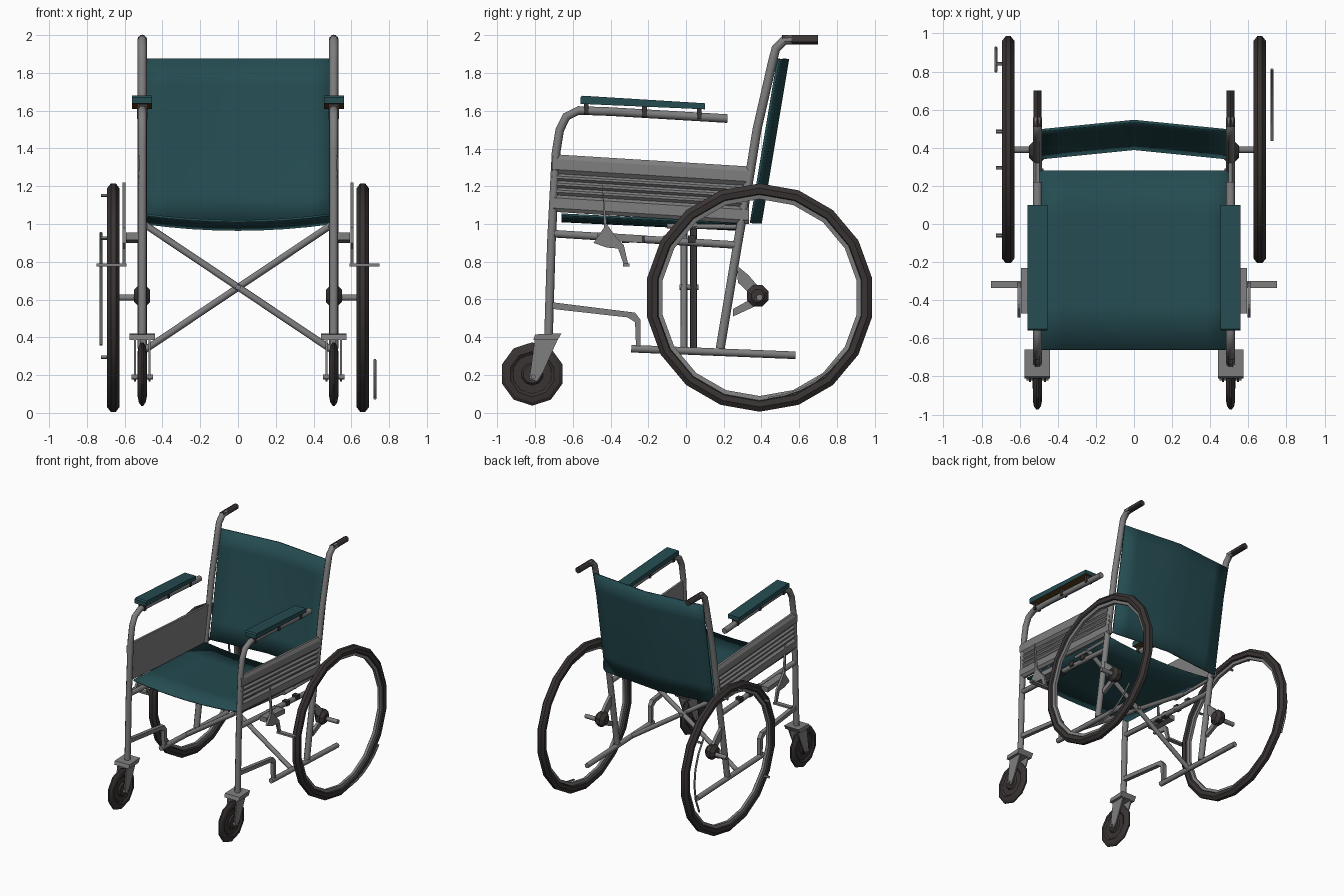
import bpy, bmesh, math
from mathutils import Vector

if "Cube" in bpy.data.objects:
    bpy.data.objects.remove(bpy.data.objects["Cube"])


def material(name, rgb):
    m = bpy.data.materials.new(name)
    m.diffuse_color = (*rgb, 1)
    m.use_nodes = True
    m.node_tree.nodes["Principled BSDF"].inputs["Base Color"].default_value = m.diffuse_color
    return m


TEAL = material("teal vinyl", (0.018, 0.072, 0.083))
STEEL = material("grey steel", (0.21, 0.21, 0.21))
RUBBER = material("dark rubber", (0.042, 0.034, 0.034))
BROWN = material("brown board", (0.10, 0.05, 0.012))


def finish(name, bm, mats, mirror=True, angle=40):
    bmesh.ops.recalc_face_normals(bm, faces=bm.faces[:])
    me = bpy.data.meshes.new(name)
    bm.to_mesh(me)
    bm.free()
    ob = bpy.data.objects.new(name, me)
    bpy.context.collection.objects.link(ob)
    for m in mats:
        me.materials.append(m)
    bpy.ops.object.select_all(action='DESELECT')
    ob.select_set(True)
    bpy.context.view_layer.objects.active = ob
    if angle:
        bpy.ops.object.shade_smooth_by_angle(angle=math.radians(angle))
    if mirror:
        ob.modifiers.new("mirror", 'MIRROR')
    return ob


def bridge(bm, a, b, closed=True):
    n = len(a)
    for i in range(n if closed else n - 1):
        j = (i + 1) % n
        bm.faces.new((a[i], a[j], b[j], b[i]))


# round tube along a path of (x, y, z) points
def tube(name, pts, r, mat=STEEL, sides=7, mirror=True):
    bm = bmesh.new()
    pts = [Vector(p) for p in pts]
    rings = []
    for i, p in enumerate(pts):
        d = (pts[min(i + 1, len(pts) - 1)] - pts[max(i - 1, 0)]).normalized()
        ref = Vector((1, 0, 0)) if abs(d.x) < 0.6 else Vector((0, 1, 0))
        u = d.cross(ref).normalized()
        v = d.cross(u)
        rings.append([bm.verts.new(p + r * (u * math.cos(t) + v * math.sin(t)))
                      for t in (math.tau * k / sides for k in range(sides))])
    for a, b in zip(rings, rings[1:]):
        bridge(bm, a, b)
    bm.faces.new(rings[0])
    bm.faces.new(rings[-1])
    return finish(name, bm, [mat], mirror, 60)


# side-view tube: (y, z) points at a fixed x
def side_tube(name, x, yz, r, mat=STEEL, sides=7):
    return tube(name, [(x, y, z) for y, z in yz], r, mat, sides)


# side-view outline extruded between two x values
def prism(name, yz, x0, x1, mat=STEEL, under=None):
    bm = bmesh.new()
    a = [bm.verts.new((x0, y, z)) for y, z in yz]
    b = [bm.verts.new((x1, y, z)) for y, z in yz]
    bridge(bm, a, b)
    bm.faces.new(a)
    bm.faces.new(b)
    ob = finish(name, bm, [mat, under] if under else [mat], True, 0)
    if under:
        for f in ob.data.polygons:
            f.material_index = int(f.normal.z < -0.5)
    return ob


# closed (radius, x) profile spun about a sideways axle
def spin(name, profile, cy, cz, sides, mat):
    bm = bmesh.new()
    rings = []
    for k in range(sides):
        t = math.tau * (k + 0.5) / sides
        rings.append([bm.verts.new((x, cy + r * math.cos(t), cz + r * math.sin(t)))
                      for r, x in profile])
    for k in range(sides):
        bridge(bm, rings[k], rings[(k + 1) % sides])
    bmesh.ops.remove_doubles(bm, verts=bm.verts[:], dist=1e-5)
    return finish(name, bm, [mat], True, 25)


# sheet from a function of (u, v) in 0..1, given a little thickness
def sheet(name, fn, nu, nv, thick):
    bm = bmesh.new()
    rows = [[bm.verts.new(fn(i / nu, j / nv)) for i in range(nu + 1)] for j in range(nv + 1)]
    for a, b in zip(rows, rows[1:]):
        bridge(bm, a, b, False)
    ob = finish(name, bm, [TEAL], False, 40)
    mod = ob.modifiers.new("thickness", 'SOLIDIFY')
    mod.thickness, mod.offset = thick, 0
    return ob


# seat and backrest slings
def seat_point(u, v):
    x = u - 0.5
    return (x, -0.66 + 0.94 * v, 1.05 - 0.045 * v - 0.035 * (1 - 4 * x * x))


def back_point(u, v):
    x = u - 0.5
    dent = 0.05 * (1 - 2 * abs(x)) ** (1 - 0.4 * math.sin(math.pi * v))
    return (x, 0.345 + 0.145 * v + dent, 1.005 + 0.87 * v)


sheet("seat", seat_point, 8, 4, 0.012)
sheet("backrest", back_point, 8, 6, 0.014)

# main frame, one side, mirrored
X = 0.507
side_tube("front_leg_and_armrest_tube", X, [(-0.73, 0.40), (-0.715, 0.9), (-0.69, 1.38), (-0.67, 1.5),
          (-0.635, 1.57), (-0.57, 1.603), (-0.4, 1.597), (0.22, 1.56)], 0.024)
side_tube("back_post", X, [(0.18, 0.34), (0.27, 0.88), (0.335, 1.25), (0.375, 1.5), (0.455, 1.85),
          (0.475, 1.93), (0.52, 1.975), (0.56, 1.977)], 0.025)
side_tube("push_grip", X, [(0.51, 1.977), (0.70, 1.977)], 0.025, RUBBER, 6)
side_tube("middle_rail", X, [(-0.71, 0.95), (0.26, 0.89)], 0.021)
side_tube("seat_rail", 0.49, [(-0.1, 0.99), (0.29, 0.985)], 0.014)
side_tube("bottom_rail", X, [(-0.29, 0.34), (0.58, 0.305)], 0.021)
prism("step_rail", [(-0.71, 0.55), (-0.71, 0.585), (-0.27, 0.53), (-0.24, 0.49), (-0.24, 0.35),
      (-0.265, 0.35), (-0.27, 0.48), (-0.31, 0.505)], 0.488, 0.52)

# folding cross brace
for name, s, y in (("cross_brace_front", 1, -0.01), ("cross_brace_rear", -1, 0.04)):
    tube(name, [(-0.5 * s, y, 1.0), (0.5 * s, y, 0.33)], 0.019, mirror=False)
tube("cross_brace_bolt", [(0, -0.035, 0.665), (0, 0.065, 0.665)], 0.015, mirror=False)

# ribbed side panel: section swept from front to rear
section = [(0.497, 0), (0.515, 0), (0.53, 0.02), (0.53, 0.075), (0.512, 0.09)]
for k in range(3):
    z = 0.095 + 0.037 * k
    section += [(0.526, z + 0.01), (0.526, z + 0.022), (0.512, z + 0.034)]
section += [(0.53, 0.225), (0.53, 0.28), (0.515, 0.305), (0.497, 0.305)]
bm = bmesh.new()
ends = [[bm.verts.new((x, y, base + z)) for x, z in section] for y, base in ((-0.71, 1.065), (0.335, 1.0))]
bridge(bm, *ends)
for e in ends:
    bm.faces.new(e)
finish("side_panel", bm, [STEEL], True, 0)

# armrest pad and its mounting studs
prism("armrest_pad", [(-0.56, 1.637), (-0.56, 1.67), (-0.55, 1.68), (0.10, 1.64), (0.10, 1.608)],
      0.455, 0.56, TEAL, BROWN)
for y in (-0.53, -0.22, 0.07):
    z = 1.635 - 0.045 * (y + 0.56)
    prism("armrest_stud", [(y - 0.012, z + 0.01), (y + 0.012, z + 0.01), (y + 0.012, z - 0.05),
          (y - 0.012, z - 0.05)], 0.48, 0.535, RUBBER)

# rear wheel: tyre, rim, axle and hub
CY, CZ = 0.39, 0.61
spin("rear_tyre", [(0.605, 0.647), (0.605, 0.673), (0.58, 0.693), (0.55, 0.688), (0.538, 0.66),
     (0.55, 0.632), (0.58, 0.628)], CY, CZ, 18, RUBBER)
spin("rear_rim", [(0.55, 0.645), (0.55, 0.678), (0.522, 0.672), (0.522, 0.65)], CY, CZ, 18, STEEL)
tube("rear_axle", [(0.50, CY, CZ), (0.65, CY, CZ)], 0.018)
spin("rear_hub", [(0, 0.465), (0.035, 0.465), (0.062, 0.49), (0.062, 0.525), (0.035, 0.55), (0, 0.55)],
     CY - 0.01, CZ + 0.01, 8, RUBBER)
prism("hub_bracket_upper", [(0.275, 0.69), (0.27, 0.78), (0.33, 0.73), (0.40, 0.65), (0.36, 0.61)], 0.495, 0.52)
prism("hub_bracket_lower", [(0.25, 0.51), (0.25, 0.55), (0.34, 0.60), (0.38, 0.57)], 0.495, 0.52)

# remaining pieces of hand rim, different on each side
for name, s, a0, a1 in (("hand_rim_right", 1, -85, -38), ("hand_rim_left", -1, -28, 40)):
    arc = [math.radians(a0 + (a1 - a0) * k / 5) for k in range(6)]
    tube(name, [(s * 0.725, CY + 0.535 * math.cos(t), CZ + 0.535 * math.sin(t)) for t in arc],
         0.008, sides=5, mirror=False)
for a in (35, 80, 100, 145, 215):
    t = math.radians(a)
    y, z = CY + 0.55 * math.cos(t), CZ + 0.55 * math.sin(t)
    tube("hand_rim_stub", [(-0.68, y, z), (-0.725, y, z)], 0.01, sides=5, mirror=False)

# caster wheel, fork and crown
spin("caster_wheel", [(0, 0.487), (0.05, 0.482), (0.06, 0.494), (0.105, 0.494), (0.12, 0.483), (0.15, 0.489),
     (0.168, 0.502), (0.168, 0.512), (0.15, 0.525), (0.12, 0.531), (0.105, 0.52), (0.06, 0.52),
     (0.05, 0.532), (0, 0.527)], -0.815, 0.205, 10, RUBBER)
for x in (0.463, 0.541):
    prism("caster_fork", [(-0.80, 0.40), (-0.67, 0.41), (-0.76, 0.21), (-0.79, 0.165), (-0.83, 0.18)],
          x, x + 0.01)
prism("caster_crown", [(-0.81, 0.385), (-0.80, 0.415), (-0.66, 0.42), (-0.68, 0.385)], 0.44, 0.574)
tube("caster_axle", [(0.45, -0.81, 0.19), (0.563, -0.81, 0.19)], 0.013, sides=6)

# parking brake
prism("brake_bracket", [(-0.47, 0.915), (-0.47, 0.955), (-0.23, 0.94), (-0.23, 0.90)], 0.53, 0.592)
prism("brake_lever", [(-0.445, 1.22), (-0.42, 1.0), (-0.37, 0.93), (-0.33, 0.89), (-0.305, 0.78),
      (-0.33, 0.785), (-0.36, 0.87), (-0.42, 0.875), (-0.49, 0.90), (-0.435, 0.98)], 0.595, 0.612)
prism("brake_shoe", [(-0.335, 0.775), (-0.335, 0.79), (-0.30, 0.79), (-0.30, 0.775)], 0.59, 0.75)
for y in (-0.32, -0.24, -0.1, 0.03):
    prism("rail_clamp", [(y - 0.02, 0.90), (y - 0.02, 0.94), (y + 0.02, 0.94), (y + 0.02, 0.90)],
          0.49, 0.535, RUBBER)
